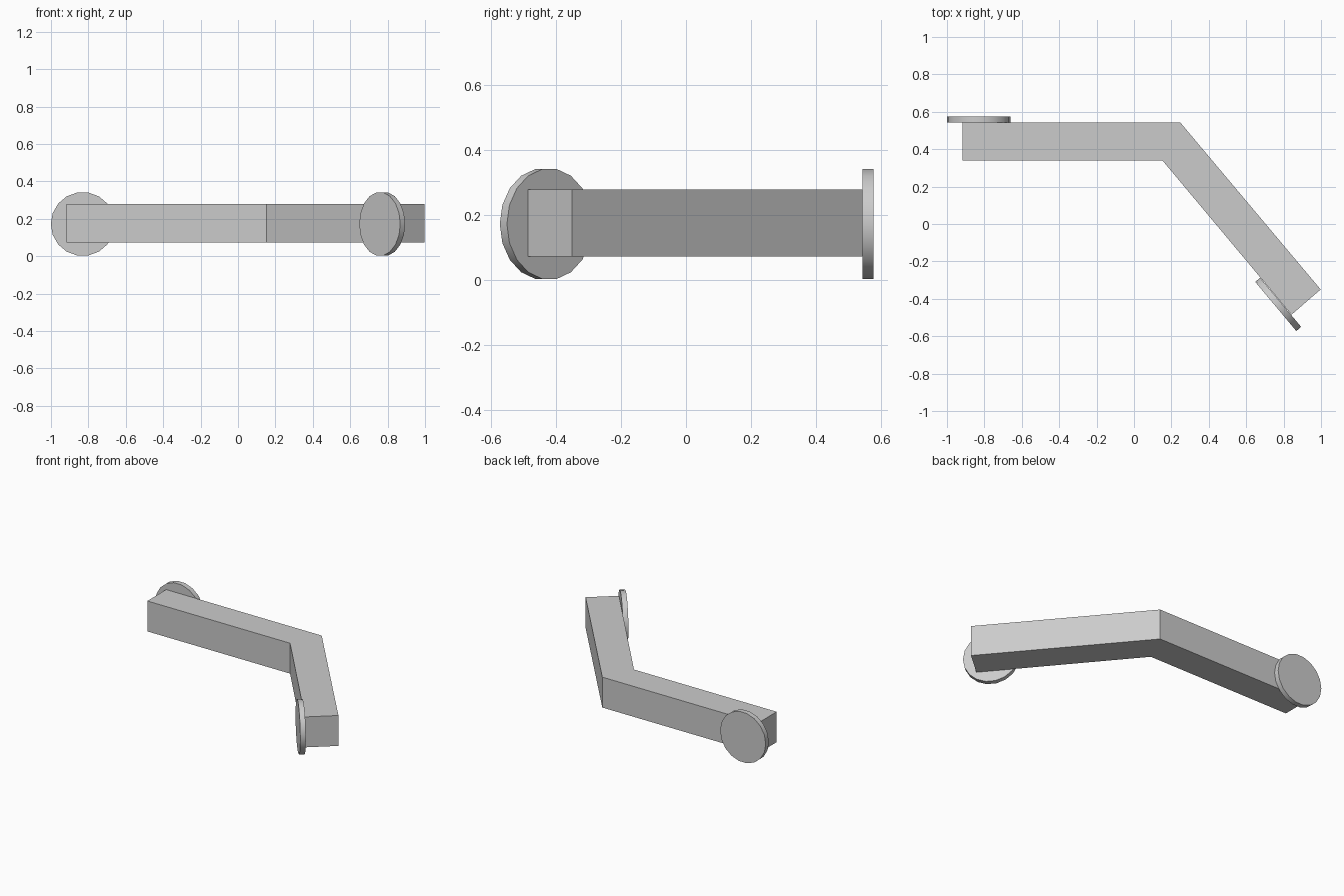
import bpy, bmesh, math
from mathutils import Vector, Matrix

cube = bpy.data.objects.get("Cube")
if cube:
    bpy.data.objects.remove(cube, do_unlink=True)

grey = bpy.data.materials.new("plain grey")
grey.use_nodes = True
colour = (0.6, 0.6, 0.6, 1)
grey.diffuse_color = colour
grey.node_tree.nodes["Principled BSDF"].inputs["Base Color"].default_value = colour


def finish(bm, name):
    bmesh.ops.recalc_face_normals(bm, faces=bm.faces)
    mesh = bpy.data.meshes.new(name)
    bm.to_mesh(mesh)
    bm.free()
    mesh.materials.append(grey)
    obj = bpy.data.objects.new(name, mesh)
    bpy.context.collection.objects.link(obj)
    return obj


# Bent square bar, extruded upwards from its plan outline
outline = [(-0.918, 0.34), (0.152, 0.34), (0.842, -0.485),
           (0.998, -0.35), (0.248, 0.542), (-0.918, 0.542)]
bm = bmesh.new()
base = bm.faces.new([bm.verts.new((x, y, 0.072)) for x, y in outline])
top = bmesh.ops.extrude_face_region(bm, geom=[base])["geom"]
bmesh.ops.translate(bm, vec=(0, 0, 0.206),
                    verts=[v for v in top if isinstance(v, bmesh.types.BMVert)])
finish(bm, "bent_bar")


# Round mounting plates, each sitting on a side face of the bar
def plate(name, seat, normal, thickness=0.034, radius=0.171):
    normal = Vector(normal).normalized()
    across = Vector((0, 0, 1)).cross(normal)
    turn = Matrix((across, (0, 0, 1), normal)).transposed().to_4x4()
    place = Matrix.Translation(Vector(seat) + normal * thickness / 2)
    spin = Matrix.Rotation(math.pi / 2, 4, "Z")
    bm = bmesh.new()
    bmesh.ops.create_cone(bm, cap_ends=True, segments=18, radius1=radius,
                          radius2=radius, depth=thickness,
                          matrix=place @ turn @ spin)
    obj = finish(bm, name)
    bpy.ops.object.select_all(action="DESELECT")
    obj.select_set(True)
    bpy.context.view_layer.objects.active = obj
    bpy.ops.object.shade_smooth_by_angle(angle=math.radians(35))


plate("right_wall_plate", (-0.83, 0.542, 0.172), (0, 1, 0))
plate("left_wall_plate", (0.784, -0.419, 0.172), (-0.825, -0.69, 0))
